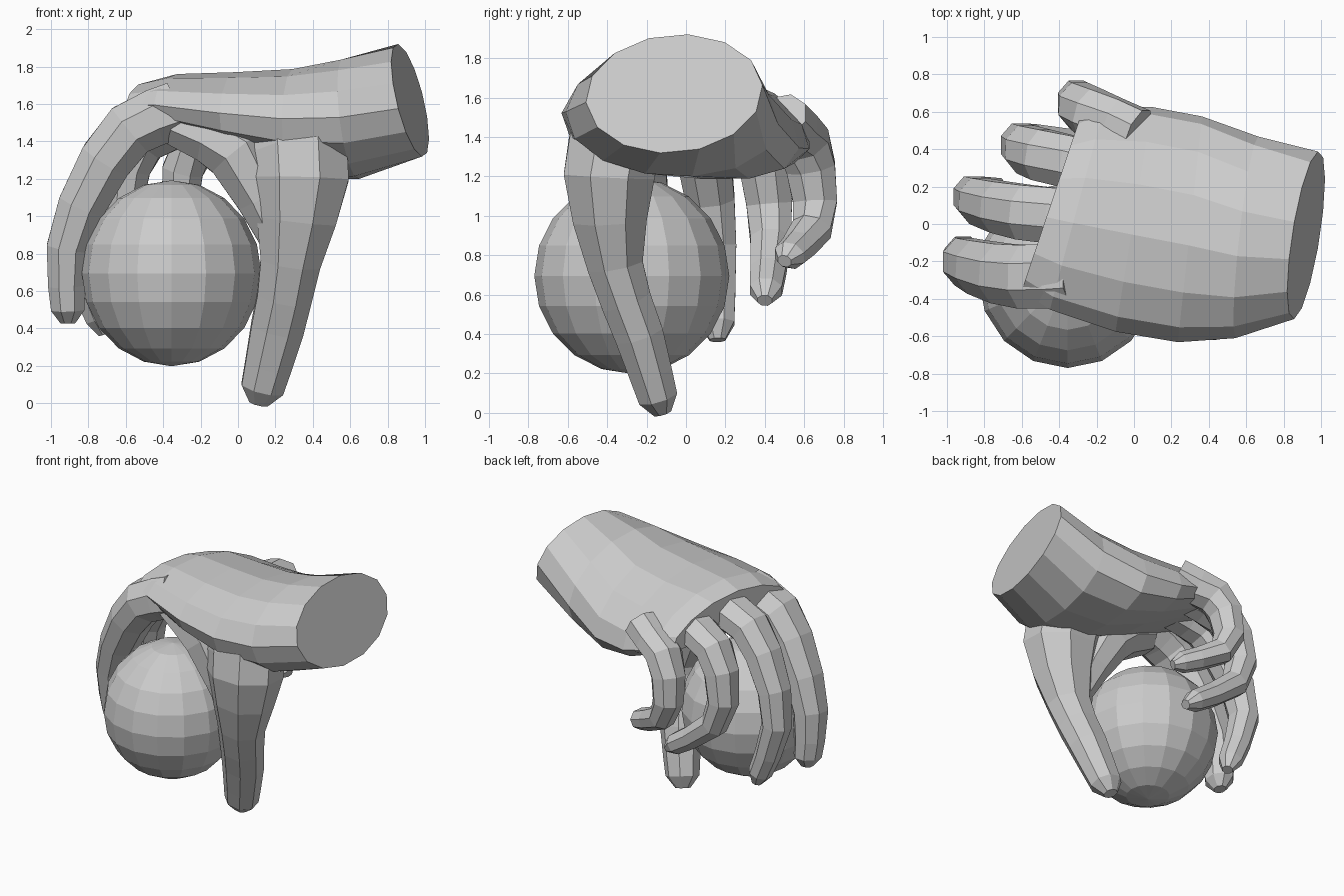
import bpy, bmesh
from math import cos, sin, pi, radians
from mathutils import Vector

if "Cube" in bpy.data.objects:
    bpy.data.objects.remove(bpy.data.objects["Cube"])


def skin(name, rings):
    """Closed flat-faced skin through a list of equal-sized vertex rings."""
    bm = bmesh.new()
    rows = [[bm.verts.new(p) for p in ring] for ring in rings]
    n = len(rows[0])
    for a, b in zip(rows, rows[1:]):
        for i in range(n):
            j = (i + 1) % n
            bm.faces.new((a[i], a[j], b[j], b[i]))
    bm.faces.new(rows[0][::-1])
    bm.faces.new(rows[-1])
    bmesh.ops.recalc_face_normals(bm, faces=bm.faces)
    mesh = bpy.data.meshes.new(name)
    bm.to_mesh(mesh)
    bm.free()
    ob = bpy.data.objects.new(name, mesh)
    bpy.context.collection.objects.link(ob)
    return ob


def spline(pts, t):
    """Point on a smooth curve through pts, t from 0 to 1."""
    m = len(pts) - 1
    k = min(int(t * m), m - 1)
    f = t * m - k
    b, c = pts[k], pts[k + 1]
    a = pts[k - 1] if k else b * 2 - c
    d = pts[k + 2] if k + 2 <= m else c * 2 - b
    return b + (c - a) * f / 2 + (a * 2 - b * 5 + c * 4 - d) * f * f / 2 \
        + (b * 3 - a - c * 3 + d) * f ** 3 / 2


def limb(name, path, radii, side, n=8, steps=7):
    """Rounded tapering tube along a smooth path."""
    pts = [Vector(p) for p in path]
    rad = [Vector((r, 0, 0)) for r in radii]
    times = [i / steps for i in range(steps)] + [.95, 1]
    rings = []
    for t in times:
        p, r = spline(pts, t), spline(rad, t).x * (.5 if t == 1 else 1.05)
        d = (spline(pts, min(t + .04, 1)) - spline(pts, max(t - .04, 0))).normalized()
        u = Vector(side)
        u = (u - d * u.dot(d)).normalized()
        v = d.cross(u) * .88
        rings.append([p + (u * cos(2 * pi * (i + .5) / n)
                           + v * sin(2 * pi * (i + .5) / n)) * r for i in range(n)])
    return skin(name, rings)


# palm and wrist: x, y, z, half width, half height
palm_rings = []
for x, y, z, ry, rz in [(.92, -.06, 1.62, .45, .30), (.6, -.07, 1.52, .54, .32),
                        (.3, -.02, 1.49, .61, .29), (0, .04, 1.53, .61, .23),
                        (-.3, .1, 1.59, .55, .16), (-.44, .12, 1.59, .47, .12)]:
    r = radians(18.5 * max(x, 0) ** 2 - 10)
    slant_y, slant_z = .1 + .3 * (x - .45) ** 2, -.4 * max(0, x - .3)
    ring = []
    for i in range(14):
        p, q = ry * cos(2 * pi * i / 14), rz * sin(2 * pi * i / 14)
        q -= .25 * (.92 - x) * p * p
        dy, dz = p * cos(r) - q * sin(r), p * sin(r) + q * cos(r)
        ring.append((x + slant_y * dy + slant_z * dz, y + dy, z + dz))
    palm_rings.append(ring)
hand = skin("hand", palm_rings)

# fingers: base, knuckle, middle joint and tip
Y, X = (0, 1, 0), (1, 0, 0)
index = [(-.32, -.27, 1.57), (-.62, -.28, 1.42), (-.895, -.21, .9), (-.91, -.16, .43)]
middle = [(-.3, .03, 1.57), (-.63, .07, 1.44), (-.87, .14, .92), (-.71, .16, .37)]
ring = [(-.2, .3, 1.53), (-.53, .38, 1.37), (-.58, .43, .93), (-.13, .4, .57)]
little = [(.02, .48, 1.5), (-.26, .61, 1.34), (-.28, .65, .97), (.07, .5, .77)]
parts = [limb(name, path, [r, r * .96, r * .76, r * .55], Y) for name, path, r in [
    ("index_finger", index, .18), ("middle_finger", middle, .155),
    ("ring_finger", ring, .145), ("little_finger", little, .14)]]

# thumb, and the web of skin between thumb and index finger
thumb = [(.3, -.33, 1.48), (.33, -.39, 1.2), (.28, -.36, .75), (.21, -.24, .4), (.11, -.12, 0)]
parts.append(limb("thumb", thumb, [.26, .27, .165, .145, .11], X, steps=8))
web = [(-.32, -.28, 1.5), (0, -.33, 1.34), (.26, -.36, .78)]
parts.append(limb("thumb_web", web, [.15, .2, .1], Y, steps=4))

# weld the parts into one continuous hand
for part in parts:
    mod = hand.modifiers.new(part.name, 'BOOLEAN')
    mod.operation = 'UNION'
    mod.solver = 'EXACT'
    mod.object = part
bpy.context.view_layer.update()
graph = bpy.context.evaluated_depsgraph_get()
welded = bpy.data.meshes.new_from_object(hand.evaluated_get(graph))
hand.modifiers.clear()
hand.data = welded
for part in parts:
    bpy.data.objects.remove(part)

# low-poly ball held in the hand
bpy.ops.mesh.primitive_uv_sphere_add(segments=16, ring_count=10, radius=1,
                                     location=(-.355, -.275, .695))
ball = bpy.context.object
ball.name = "ball"
ball.scale = (.48, .495, .497)
